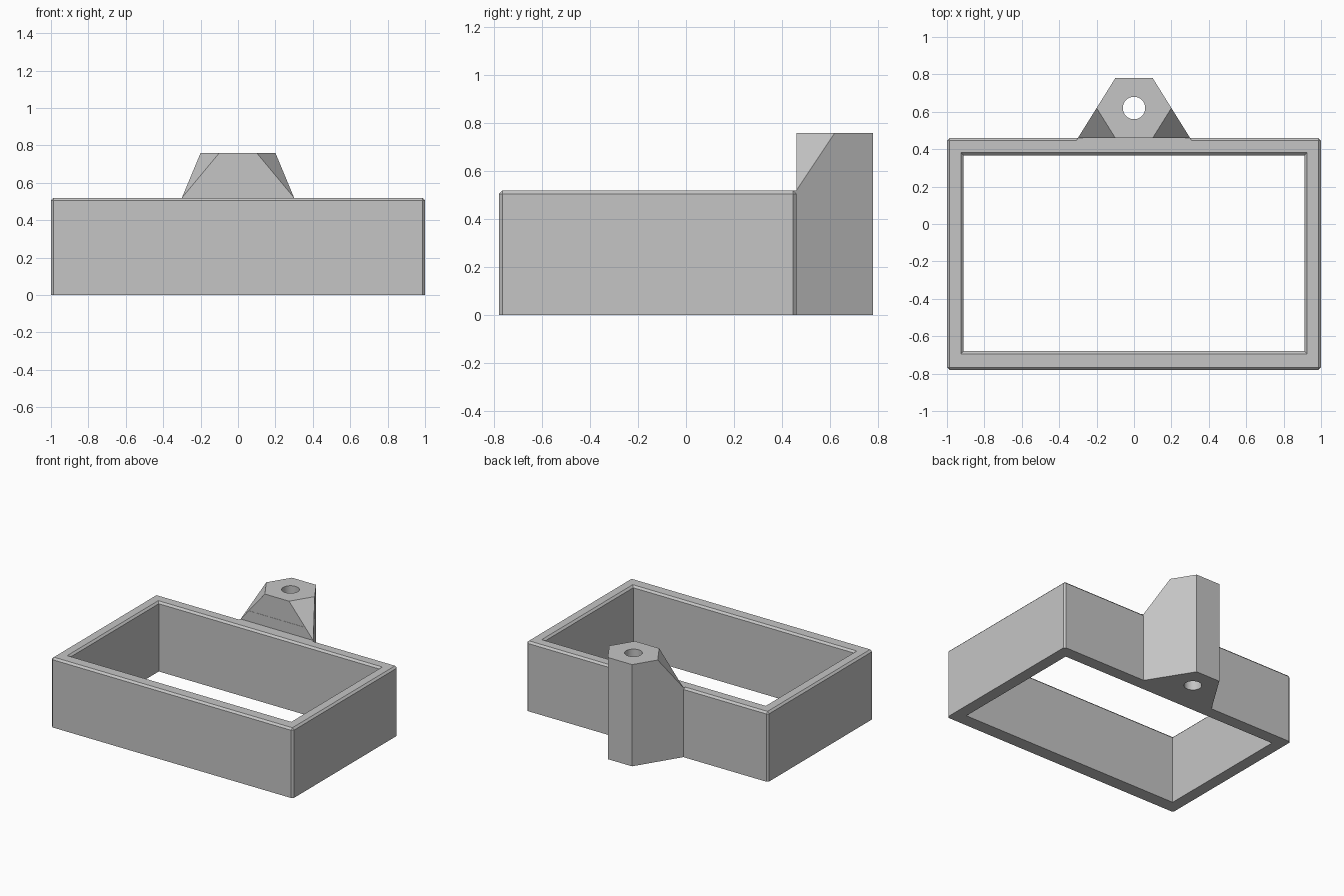
import bpy
import bmesh

default = bpy.data.objects.get("Cube")
if default:
    bpy.data.objects.remove(default, do_unlink=True)

grey = bpy.data.materials.new("light grey")
grey.use_nodes = True
colour = (0.56, 0.56, 0.56, 1)
grey.diffuse_color = colour
grey.node_tree.nodes["Principled BSDF"].inputs["Base Color"].default_value = colour


def finish(bm, name):
    bmesh.ops.recalc_face_normals(bm, faces=bm.faces)
    mesh = bpy.data.meshes.new(name)
    bm.to_mesh(mesh)
    bm.free()
    mesh.materials.append(grey)
    obj = bpy.data.objects.new(name, mesh)
    bpy.context.collection.objects.link(obj)
    return obj


def hull(name, points):
    bm = bmesh.new()
    for p in points:
        bm.verts.new(p)
    bmesh.ops.convex_hull(bm, input=bm.verts)
    bmesh.ops.dissolve_limit(bm, angle_limit=0.001, verts=bm.verts, edges=bm.edges)
    return finish(bm, name)


def mirrored(points):
    return [(s * x, y, z) for x, y, z in points for s in (-1, 1)]


def block(half_x, y0, y1, z):
    return mirrored([(half_x, y0, z), (half_x, y1, z)])


def combine(target, tool, operation):
    mod = target.modifiers.new(operation, 'BOOLEAN')
    mod.operation, mod.object, mod.solver = operation, tool, 'EXACT'
    bpy.ops.object.select_all(action='DESELECT')
    bpy.context.view_layer.objects.active = target
    target.select_set(True)
    bpy.ops.object.modifier_apply(modifier=mod.name)
    bpy.data.objects.remove(tool, do_unlink=True)


BACK, FRONT, RIM, TOP, CHAMFER = 0.46, -0.78, 0.52, 0.76, 0.014

# Frame body with chamfered corners and top edges
frame = hull("frame", block(1, FRONT, BACK, 0) + block(1, FRONT, BACK, RIM))
bm = bmesh.new()
bm.from_mesh(frame.data)
edges = [e for e in bm.edges if max(v.co.z for v in e.verts) > RIM - 0.01]
bmesh.ops.bevel(bm, geom=edges, offset=CHAMFER, segments=1, affect='EDGES')
bmesh.ops.recalc_face_normals(bm, faces=bm.faces)
bm.to_mesh(frame.data)
bm.free()

# Mounting lug: tapered base up to the rim, faceted head above it
base = [(x, y, z) for x, y in ((0.3125, 0.44), (0.1, 0.78)) for z in (0, RIM)]
head = [(0.3, BACK, RIM), (0.1, 0.78, RIM), (0.1, 0.78, TOP),
        (0.2, 0.62, TOP), (0.1, BACK, TOP)]
combine(frame, hull("lug_base", mirrored(base)), 'UNION')
combine(frame, hull("lug_head", mirrored(head)), 'UNION')

# Merge coplanar faces
bm = bmesh.new()
bm.from_mesh(frame.data)
bmesh.ops.remove_doubles(bm, verts=bm.verts, dist=0.0002)
bmesh.ops.dissolve_limit(bm, angle_limit=0.005, verts=bm.verts, edges=bm.edges)
bm.to_mesh(frame.data)
bm.free()

# Rectangular opening, flared at the rim
x, y0, y1 = 0.912, -0.68, 0.367
combine(frame, hull("opening_cutter", block(x, y0, y1, -0.1) + block(x, y0, y1, 1)),
        'DIFFERENCE')
flare = []
for z in (0.4, 0.6):
    d = z - RIM + CHAMFER
    flare += block(x + d, y0 - d, y1 + d, z)
combine(frame, hull("flare_cutter", flare), 'DIFFERENCE')

# Vertical bolt hole through the lug
bpy.ops.mesh.primitive_cylinder_add(vertices=40, radius=0.06, depth=2,
                                    location=(0, 0.62, 0.4))
combine(frame, bpy.context.object, 'DIFFERENCE')

frame.name = "frame_with_lug"
frame.data.materials.clear()
frame.data.materials.append(grey)
for face in frame.data.polygons:
    face.material_index = 0
bpy.ops.object.select_all(action='DESELECT')
frame.select_set(True)
bpy.context.view_layer.objects.active = frame
bpy.ops.object.shade_smooth_by_angle(angle=0.4)
